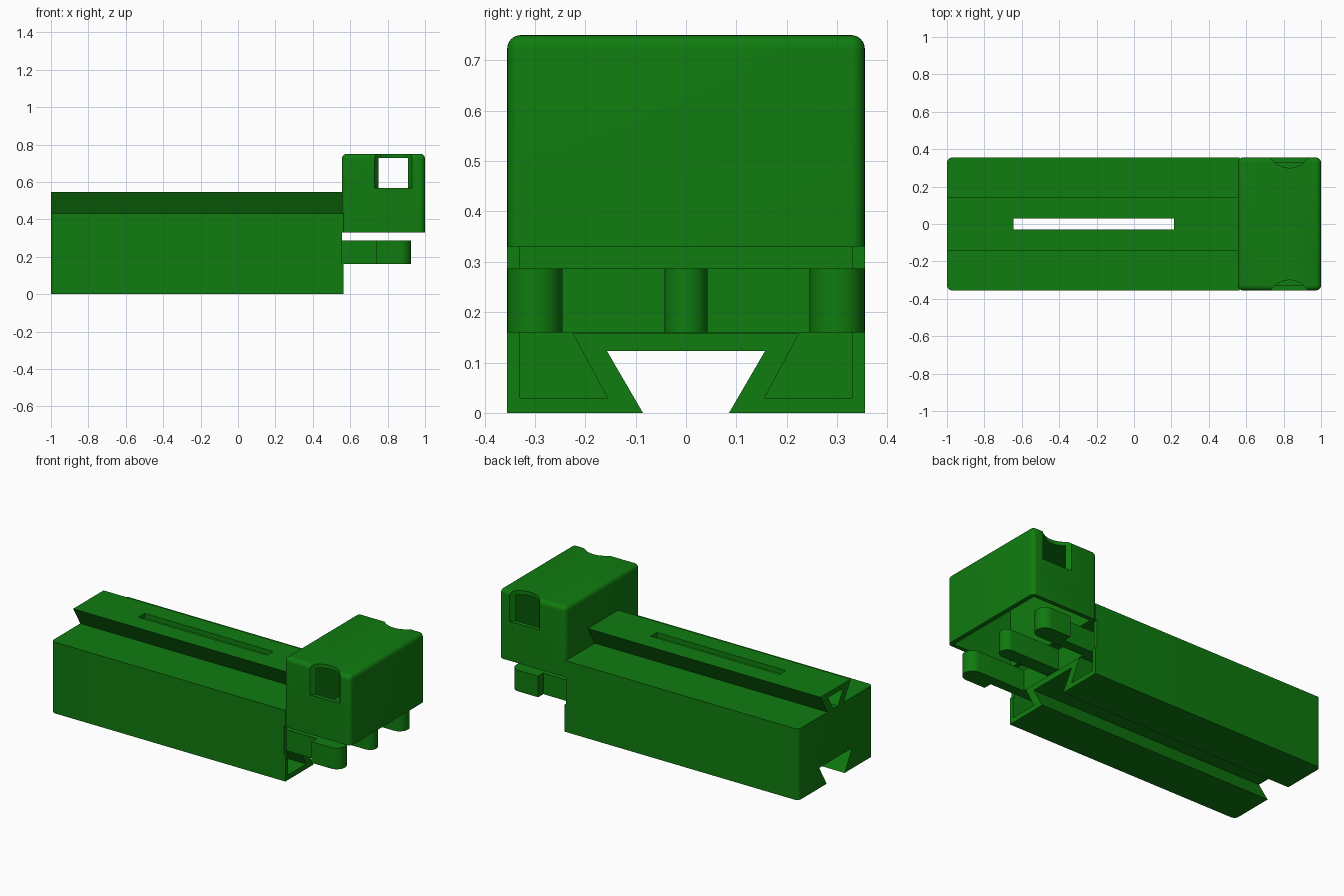
import bpy, bmesh, math

if "Cube" in bpy.data.objects:
    bpy.data.objects.remove(bpy.data.objects["Cube"])

green = bpy.data.materials.new("green")
green.diffuse_color = (0.005, 0.2, 0.005, 1)
green.use_nodes = True
green.node_tree.nodes["Principled BSDF"].inputs["Base Color"].default_value = green.diffuse_color


def finish(bm, name):
    bmesh.ops.recalc_face_normals(bm, faces=bm.faces)
    me = bpy.data.meshes.new(name)
    bm.to_mesh(me)
    bm.free()
    ob = bpy.data.objects.new(name, me)
    bpy.context.collection.objects.link(ob)
    me.materials.append(green)
    return ob


def prism(name, pts, a, b, axis):
    """Extrude a profile: (y, z) along x, or (x, y) along z."""
    bm = bmesh.new()
    place = (lambda p, t: (t, p[0], p[1])) if axis == "x" else (lambda p, t: (p[0], p[1], t))
    lo = [bm.verts.new(place(p, a)) for p in pts]
    hi = [bm.verts.new(place(p, b)) for p in pts]
    n = len(pts)
    bm.faces.new(lo)
    bm.faces.new(hi)
    for i in range(n):
        j = (i + 1) % n
        bm.faces.new((lo[i], lo[j], hi[j], hi[i]))
    return finish(bm, name)


def box(name, x0, x1, y0, y1, z0, z1, round_test=None, radius=0.027):
    bm = bmesh.new()
    bmesh.ops.create_cube(bm, size=1)
    for v in bm.verts:
        v.co = ((x0, x1)[v.co.x > 0], (y0, y1)[v.co.y > 0], (z0, z1)[v.co.z > 0])
    if round_test:
        edges = [e for e in bm.edges if round_test(e.verts[0].co, e.verts[1].co)]
        bmesh.ops.bevel(bm, geom=edges, offset=radius, segments=6, profile=0.5, affect="EDGES")
    return finish(bm, name)


def boolean(ob, others, op="DIFFERENCE"):
    """Apply booleans one by one and remove the helpers."""
    for c in others:
        m = ob.modifiers.new("bool", "BOOLEAN")
        m.operation, m.object, m.solver = op, c, "EXACT"
        dg = bpy.context.evaluated_depsgraph_get()
        me = bpy.data.meshes.new_from_object(ob.evaluated_get(dg))
        ob.modifiers.clear()
        ob.data = me
        bpy.data.objects.remove(c)


def mirror(half):
    return half + [(-y, z) for y, z in reversed(half)]


# body with rounded far corners and dovetail rail
body = box("body", -1, 0.565, -0.355, 0.355, 0, 0.43,
           lambda a, b: a.x < 0 and b.x < 0 and abs(a.z - b.z) > 0.1)
rail = prism("rail", mirror([(0.07, 0.42), (0.077, 0.43), (0.145, 0.545)]), -1, 0.565, "x")
boolean(body, [rail], "UNION")

# dovetail groove, hollow inside, rail hollow, long slot and stepped open end
groove = prism("groove", mirror([(0.068, -0.03), (0.157, 0.123)]), -1.2, 0.8, "x")
cavity = prism("cavity", mirror([(0.156, 0.03), (0.33, 0.03), (0.33, 0.40)][::-1]
                                + [(0.156, 0.03), (0.225, 0.158)][1:]), -0.97, 0.8, "x")
rail_hole = prism("rail_hole", mirror([(0.022, 0.43), (0.072, 0.515)]), -1.2, 0.53, "x")
slot = box("slot", -0.645, 0.215, -0.03, 0.03, -0.2, 1)
step = box("step", 0.555, 0.8, -0.5, 0.5, 0.16, 0.33)
boolean(body, [groove, cavity, rail_hole, slot, step])

# head: hollow cap, open below, rounded on top and at the corners
head = box("head", 0.555, 1, -0.355, 0.355, 0.33, 0.75,
           lambda a, b: max(a.z, b.z) > 0.7)
cutters = [box("head_cavity", 0.582, 0.973, -0.33, 0.33, 0.2, 0.727)]
# scooped side windows
for s in (-1, 1):
    ring = [(0.83 + 0.118 * math.cos(2 * math.pi * i / 48),
             s * 0.418 + 0.118 * math.sin(2 * math.pi * i / 48)) for i in range(48)]
    cutters.append(prism("scoop", ring, 0.568, 0.9, "z"))
boolean(head, cutters)


def tip(cx, cy, r):
    return [(cx + r * math.cos(t), cy + r * math.sin(t))
            for t in (math.pi * (i / 16 - 0.5) for i in range(17))]


# three prongs on a cross block
Z0, Z1 = 0.16, 0.287
parts = [prism("middle_prong", [(0.45, -0.043)] + tip(0.882, 0, 0.043) + [(0.45, 0.043)], Z0, Z1, "z")]
for s, side in ((-1, "front"), (1, "back")):
    pts = [(0.45, 0.245)] + tip(0.87, 0.3, 0.055) + [(0.74, 0.355), (0.74, 0.305), (0.45, 0.305)]
    parts.append(prism(side + "_prong", [(x, s * y) for x, y in pts], Z0, Z1, "z"))
parts.append(box("cross_block", 0.42, 0.56, -0.305, 0.305, Z0, Z1))

# smooth rounded faces, keep edges sharp
bpy.ops.object.select_all(action="DESELECT")
for ob in [body, head] + parts:
    ob.select_set(True)
bpy.context.view_layer.objects.active = body
bpy.ops.object.shade_smooth_by_angle(angle=math.radians(30))
